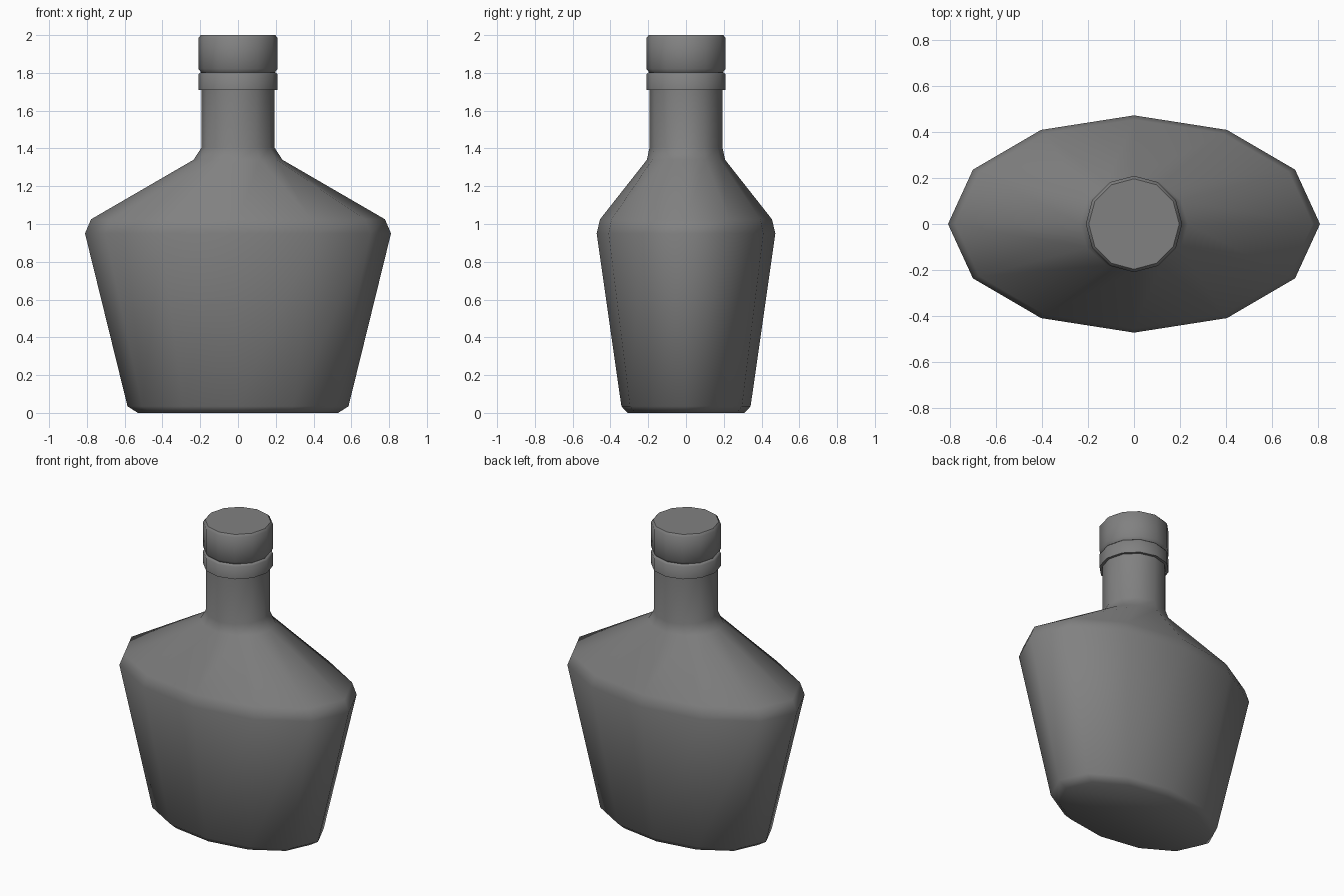
import bpy, bmesh
from math import cos, sin, tau, radians

SIDES = 12

cube = bpy.data.objects.get("Cube")
if cube:
    bpy.data.objects.remove(cube)

grey = bpy.data.materials.new("grey")
grey.use_nodes = True
colour = (0.22, 0.22, 0.22, 1)
grey.diffuse_color = colour
grey.node_tree.nodes["Principled BSDF"].inputs["Base Color"].default_value = colour


def loft(name, rings, smooth_angle):
    """Stack twelve-sided elliptical rings (x radius, y radius, z) into a closed part."""
    bm = bmesh.new()
    loops = [[bm.verts.new((rx * cos(tau * i / SIDES), ry * sin(tau * i / SIDES), z))
              for i in range(SIDES)] for rx, ry, z in rings]
    for low, high in zip(loops, loops[1:]):
        for i in range(SIDES):
            j = (i + 1) % SIDES
            bm.faces.new((low[i], low[j], high[j], high[i]))
    bm.faces.new(loops[0][::-1])
    bm.faces.new(loops[-1])
    mesh = bpy.data.meshes.new(name)
    bm.to_mesh(mesh)
    bm.free()
    mesh.materials.append(grey)
    obj = bpy.data.objects.new(name, mesh)
    bpy.context.collection.objects.link(obj)
    bpy.ops.object.select_all(action='DESELECT')
    obj.select_set(True)
    bpy.context.view_layer.objects.active = obj
    bpy.ops.object.shade_smooth_by_angle(angle=radians(smooth_angle))
    return obj


def round_part(name, profile, smooth_angle=50):
    return loft(name, [(r, r, z) for r, z in profile], smooth_angle)


# Oval body flaring up to the shoulder, then drawn into the round neck
loft("bottle_body", [
    (0.53, 0.31, 0), (0.585, 0.342, 0.035),
    (0.81, 0.473, 0.95), (0.778, 0.455, 1.025),
    (0.235, 0.207, 1.34), (0.193, 0.193, 1.405), (0.193, 0.193, 1.75),
], 70)

# Ring below the stopper
round_part("neck_collar", [(0.21, 1.71), (0.21, 1.792), (0.2, 1.803)])

# Stopper with chamfered rims
round_part("stopper", [(0.195, 1.803), (0.21, 1.822), (0.21, 1.985), (0.197, 2.0)])
